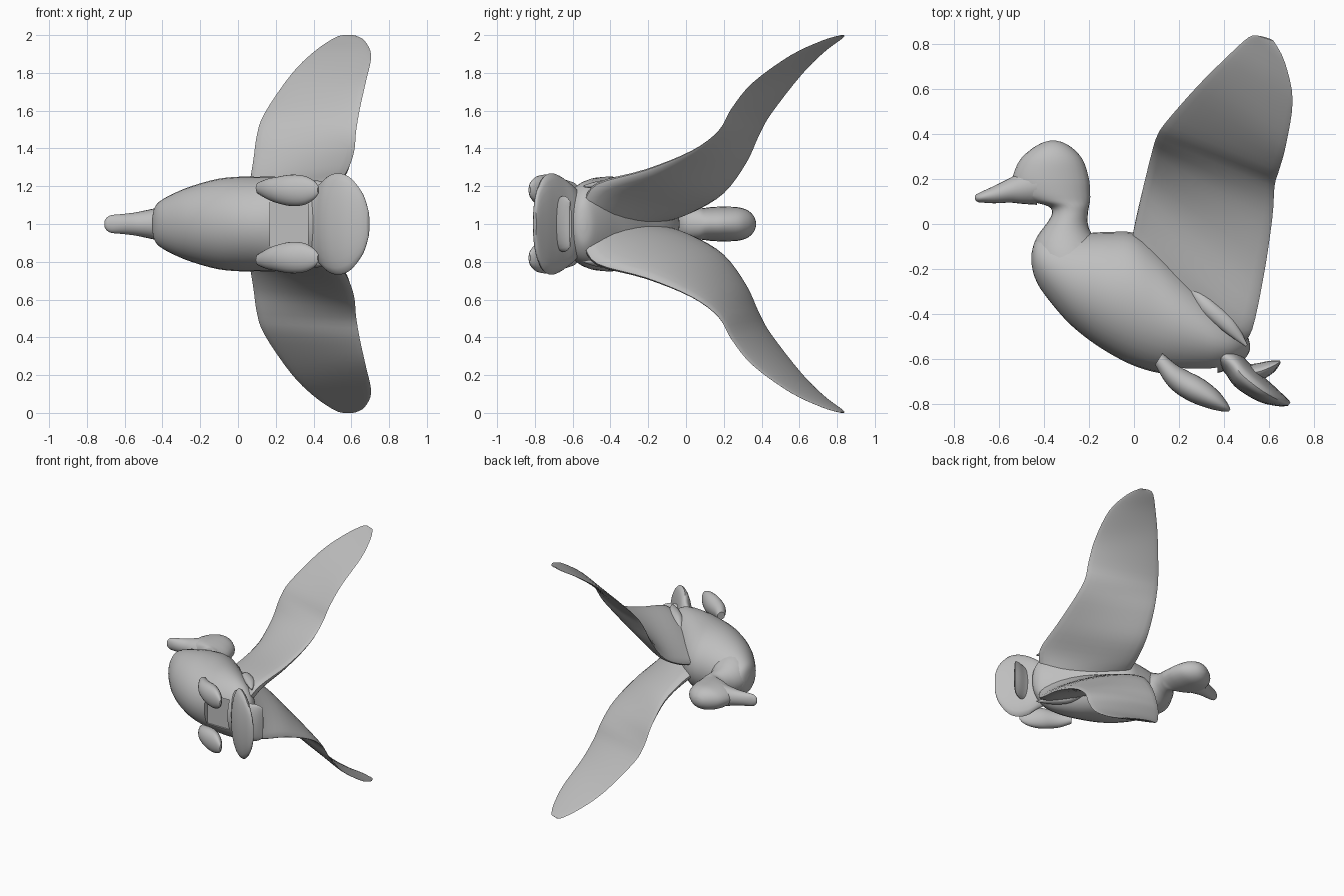
import bpy, bmesh, math
from mathutils import Vector as V
from mathutils.bvhtree import BVHTree

if "Cube" in bpy.data.objects:
    bpy.data.objects.remove(bpy.data.objects["Cube"])

grey = bpy.data.materials.new("plain grey")
grey.diffuse_color = (0.52, 0.52, 0.52, 1)
grey.use_nodes = True
grey.node_tree.nodes["Principled BSDF"].inputs["Base Color"].default_value = grey.diffuse_color
parts = []


def spline(a, b, c, d, t):
    return 0.5 * (2 * b + (c - a) * t + (2 * a - 5 * b + 4 * c - d) * t * t
                  + (3 * b - a - 3 * c + d) * t ** 3)


def loft(name, sections, side=1, sides=24, steps=4, camber=0.0):
    """Skin smooth oval rings; each section is (centre, half axis u, half axis v).
    The bird lies on its side, mirrored about z = 1."""
    rings = []
    n = len(sections)
    for i in range(n - 1):
        four = [sections[min(max(i + k, 0), n - 1)] for k in (-1, 0, 1, 2)]
        for s in range(steps + (i == n - 2)):
            rings.append([spline(*[f[k] for f in four], s / steps) for k in range(3)])
    bm = bmesh.new()
    loops = []
    for c, u, v in rings:
        loop = []
        for k in range(sides):
            a = 2 * math.pi * k / sides
            p = c + u * math.cos(a) + v * math.sin(a)
            if camber:
                p += v.normalized() * camber * u.length * math.sin(a) ** 2
            loop.append(bm.verts.new((p.x, p.y, 1 + side * p.z)))
        loops.append(loop)
    for a, b in zip(loops, loops[1:]):
        for k in range(sides):
            j = (k + 1) % sides
            bm.faces.new((a[k], a[j], b[j], b[k]))
    bm.faces.new(loops[0])
    bm.faces.new(loops[-1])
    bmesh.ops.recalc_face_normals(bm, faces=bm.faces)
    mesh = bpy.data.meshes.new(name)
    bm.to_mesh(mesh)
    bm.free()
    ob = bpy.data.objects.new(name, mesh)
    bpy.context.collection.objects.link(ob)
    mesh.materials.append(grey)
    bpy.context.view_layer.objects.active = ob
    ob.select_set(True)
    bpy.ops.object.shade_smooth_by_angle(angle=math.radians(50))
    ob.select_set(False)
    parts.append(ob)
    return ob


def along_x(rows):
    """Rows of x, low y, high y, half width."""
    return [(V((x, (lo + hi) / 2, 0)), V((0, (hi - lo) / 2, 0)), V((0, 0, w)))
            for x, lo, hi, w in rows]


def along_y(rows):
    """Rows of y, low x, high x, half width."""
    return [(V(((lo + hi) / 2, y, 0)), V(((hi - lo) / 2, 0, 0)), V((0, 0, w)))
            for y, lo, hi, w in rows]


def flat(rows, slope):
    """Rows of x, y, z, half width, half thickness, for paddles leaning along slope."""
    n = V((-slope[1], slope[0], 0)).normalized()
    return [(V((x, y, z)), n * t, V((0, 0, w))) for x, y, z, w, t in rows]


# body: plump breast tapering to the rump
body = loft("body", along_x([
    (-0.455, -0.18, -0.13, 0.03), (-0.44, -0.24, -0.08, 0.09), (-0.40, -0.31, -0.05, 0.13),
    (-0.30, -0.43, -0.05, 0.18), (-0.20, -0.515, -0.04, 0.215), (-0.10, -0.58, -0.035, 0.24),
    (0.0, -0.63, -0.04, 0.25), (0.10, -0.66, -0.10, 0.25), (0.20, -0.67, -0.19, 0.25),
    (0.30, -0.67, -0.28, 0.24), (0.38, -0.66, -0.36, 0.22), (0.45, -0.63, -0.43, 0.18),
    (0.50, -0.59, -0.49, 0.11), (0.515, -0.56, -0.53, 0.03)]), sides=32)

# shallow hollow in the belly between the feet
bpy.ops.mesh.primitive_cube_add(size=1, location=(0.27, -0.69, 1))
cutter = bpy.context.object
cutter.scale = (0.2, 0.12, 0.24)
cut = body.modifiers.new("belly hollow", 'BOOLEAN')
cut.object = cutter
cut.operation = 'DIFFERENCE'
bpy.context.view_layer.objects.active = body
bpy.ops.object.modifier_apply(modifier=cut.name)
bpy.data.objects.remove(cutter)

# neck and head in one skin, sunk into the breast
loft("neck_and_head", along_y([
    (-0.26, -0.42, -0.08, 0.15), (-0.20, -0.445, -0.10, 0.165), (-0.13, -0.453, -0.13, 0.15),
    (-0.08, -0.442, -0.16, 0.13), (-0.04, -0.42, -0.19, 0.11), (0.0, -0.39, -0.205, 0.095),
    (0.045, -0.365, -0.205, 0.085), (0.078, -0.38, -0.20, 0.083), (0.105, -0.47, -0.195, 0.086),
    (0.14, -0.52, -0.195, 0.09), (0.20, -0.54, -0.20, 0.092), (0.28, -0.51, -0.225, 0.088),
    (0.33, -0.46, -0.265, 0.07), (0.36, -0.41, -0.31, 0.04), (0.37, -0.375, -0.345, 0.012)]))

# bill with a rounded tip
loft("bill", along_x([
    (-0.43, 0.085, 0.27, 0.085), (-0.50, 0.09, 0.235, 0.07), (-0.55, 0.095, 0.205, 0.06),
    (-0.62, 0.092, 0.17, 0.052), (-0.67, 0.095, 0.147, 0.047), (-0.695, 0.098, 0.135, 0.034),
    (-0.707, 0.11, 0.125, 0.015)]))

# broad tail fan with a small upper tuft
loft("tail_fan", flat([
    (0.36, -0.56, 0, 0.16, 0.05), (0.43, -0.61, 0, 0.21, 0.055), (0.48, -0.67, 0, 0.255, 0.06),
    (0.54, -0.72, 0, 0.268, 0.055), (0.60, -0.76, 0, 0.24, 0.045), (0.66, -0.79, 0, 0.16, 0.025),
    (0.69, -0.80, 0, 0.07, 0.01)], (0.27, -0.2)))
loft("tail_tuft", flat([
    (0.46, -0.66, 0, 0.12, 0.04), (0.54, -0.66, 0, 0.145, 0.04),
    (0.61, -0.635, 0, 0.145, 0.028), (0.65, -0.612, 0, 0.12, 0.006)], (0.18, 0.06)))

# wing stations: leading edge, trailing edge, half thickness
stations = [
    ((-0.02, -0.12, 0.03), (0.47, -0.54, 0.11), 0.08),
    ((0.01, 0.03, 0.07), (0.525, -0.47, 0.21), 0.07),
    ((0.05, 0.20, 0.17), (0.58, -0.21, 0.285), 0.05),
    ((0.08, 0.32, 0.33), (0.615, 0.03, 0.385), 0.03),
    ((0.10, 0.385, 0.47), (0.625, 0.17, 0.49), 0.02),
    ((0.14, 0.45, 0.585), (0.645, 0.24, 0.61), 0.017),
    ((0.28, 0.61, 0.79), (0.675, 0.35, 0.745), 0.014),
    ((0.40, 0.73, 0.91), (0.705, 0.55, 0.89), 0.01),
    ((0.51, 0.83, 0.985), (0.67, 0.72, 0.97), 0.006),
    ((0.56, 0.835, 1.0), (0.62, 0.815, 0.998), 0.003)]
span = V((0.5, 0.8, 0.95))
wing = []
for a, b, t in stations:
    a, b = V(a), V(b)
    wing.append(((a + b) / 2, (b - a) / 2, span.cross(b - a).normalized() * t))

for side, label in ((1, "right"), (-1, "left")):
    loft(label + "_wing", wing, side, camber=0.04)
    # tucked webbed foot growing out of the belly
    loft(label + "_foot", flat([
        (0.11, -0.60, 0.19, 0.03, 0.03), (0.16, -0.66, 0.185, 0.055, 0.045),
        (0.21, -0.70, 0.18, 0.07, 0.055), (0.28, -0.74, 0.178, 0.083, 0.058),
        (0.35, -0.78, 0.178, 0.077, 0.045), (0.40, -0.812, 0.18, 0.05, 0.024),
        (0.425, -0.828, 0.18, 0.02, 0.006)], (0.28, -0.18)), side)
    # feather point at the wing root
    loft(label + "_root_feather", flat([
        (0.24, -0.27, 0.14, 0.015, 0.015), (0.32, -0.36, 0.19, 0.03, 0.035),
        (0.42, -0.45, 0.205, 0.025, 0.035), (0.50, -0.54, 0.20, 0.005, 0.006)],
        (0.18, -0.18)), side, sides=12)

# drop the faces buried inside neighbouring parts
trees = [BVHTree.FromPolygons([v.co.copy() for v in o.data.vertices],
                              [list(p.vertices) for p in o.data.polygons]) for o in parts]


def inside(tree, p):
    for d in (V((0.31, 0.52, 0.8)), V((-0.7, 0.23, 0.41)), V((0.17, -0.83, -0.37))):
        hits, start, d = 0, p, d.normalized()
        while hits < 50:
            loc = tree.ray_cast(start, d)[0]
            if loc is None:
                break
            hits, start = hits + 1, loc + d * 1e-4
        if hits % 2 == 0:
            return False
    return True


for i, ob in enumerate(parts):
    bm = bmesh.new()
    bm.from_mesh(ob.data)
    buried = set()
    for j, tree in enumerate(trees):
        if j != i:
            within = {v: inside(tree, v.co) for v in bm.verts}
            buried |= {f for f in bm.faces if all(within[v] for v in f.verts)}
    bmesh.ops.delete(bm, geom=list(buried), context='FACES')
    bm.to_mesh(ob.data)
    bm.free()
